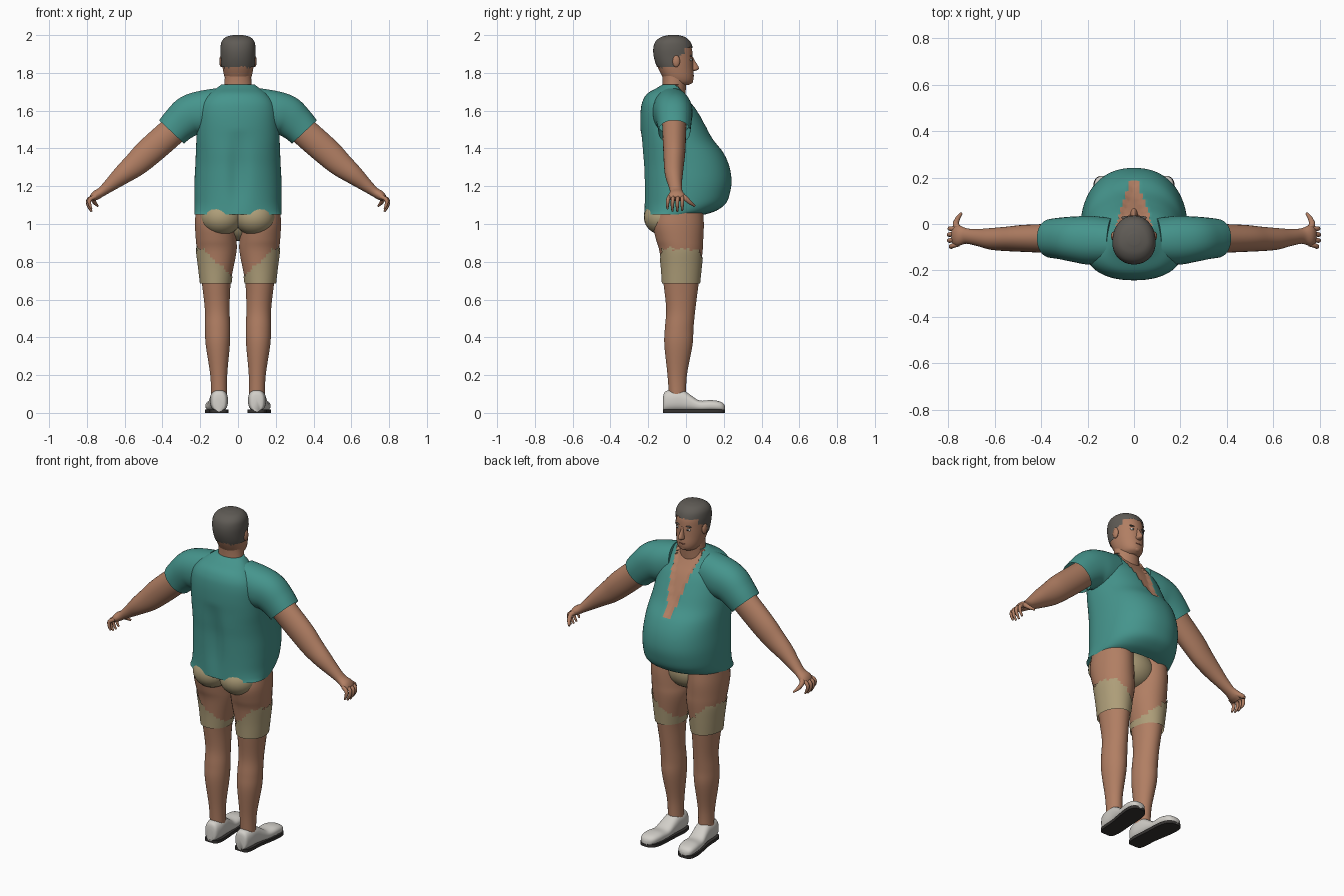
import bpy, bmesh, math, random
from mathutils import Vector

random.seed(4)
if "Cube" in bpy.data.objects:
    bpy.data.objects.remove(bpy.data.objects["Cube"])


def material(name, r, g, b):
    m = bpy.data.materials.new(name)
    m.use_nodes = True
    m.diffuse_color = (r, g, b, 1)
    bsdf = m.node_tree.nodes["Principled BSDF"]
    bsdf.inputs["Base Color"].default_value = (r, g, b, 1)
    bsdf.inputs["Roughness"].default_value = 0.8
    return m


SKIN = material("skin", .44, .21, .125)
TEAL = material("teal cloth", .06, .30, .265)
KHAKI = material("khaki cloth", .42, .34, .19)
HAIR = material("grey hair", .115, .105, .092)
WHITE = material("off white", .64, .62, .58)
DARK = material("dark rubber", .035, .032, .03)
LIP = material("lip brown", .25, .09, .06)


def smooth_path(sections, steps):
    """Catmull-Rom through tuples of numbers."""
    s = [sections[0]] + list(sections) + [sections[-1]]
    out = []
    for i in range(1, len(s) - 2):
        for k in range(steps):
            t = k / steps
            out.append([b + .5 * t * (c - a + t * (2 * a - 5 * b + 4 * c - d + t * (3 * (b - c) + d - a)))
                        for a, b, c, d in zip(*s[i - 1:i + 3])])
    return out + [list(sections[-1])]


def finish(name, bm, mats, mirror):
    bmesh.ops.recalc_face_normals(bm, faces=bm.faces[:])
    me = bpy.data.meshes.new(name)
    bm.to_mesh(me)
    bm.free()
    ob = bpy.data.objects.new(name, me)
    bpy.context.collection.objects.link(ob)
    for m in mats:
        me.materials.append(m)
    if mirror:
        ob.modifiers.new("mirror", 'MIRROR').use_mirror_merge = False
    bpy.ops.object.select_all(action='DESELECT')
    ob.select_set(True)
    bpy.context.view_layer.objects.active = ob
    bpy.ops.object.shade_smooth_by_angle(angle=math.radians(50))
    return ob


def loft(name, rings, mats, segs=32, power=2.0, mirror=False, caps=(True, True), edit=None):
    """Skin rings of (centre, side, front radius vector, back radius vector)."""
    bm = bmesh.new()
    rows = []
    for c, u, vf, vb in rings:
        row = []
        for i in range(segs):
            a = 2 * math.pi * (i + .5) / segs
            x, y = (math.copysign(abs(q) ** (2 / power), q) for q in (math.cos(a), math.sin(a)))
            row.append(bm.verts.new(c + u * x + (vf * y if y > 0 else vb * -y)))
        rows.append(row)
    for r, s in zip(rows, rows[1:]):
        for i in range(segs):
            j = (i + 1) % segs
            bm.faces.new((r[i], r[j], s[j], s[i]))
    for use, row in zip(caps, (rows[0], rows[-1])):
        if use:
            bm.faces.new(row)
    if edit:
        edit(bm)
    return finish(name, bm, mats, mirror)


def column(name, sections, mats, mid=.45, steps=5, **kw):
    """Upright loft from (z, centre x, half width, back y, front y)."""
    rings = []
    for z, cx, w, yb, yf in smooth_path(sections, steps):
        m = yb + mid * (yf - yb)
        rings.append((Vector((cx, m, z)), Vector((w, 0, 0)), Vector((0, yf - m, 0)), Vector((0, yb - m, 0))))
    return loft(name, rings, mats, **kw)


def tube(name, sections, mats, steps=5, **kw):
    """Loft along a path from (x, y, z, radius, radius in y)."""
    p = smooth_path(sections, steps)
    rings = []
    for i, (x, y, z, r, ry) in enumerate(p):
        t = Vector(p[min(i + 1, len(p) - 1)][:3]) - Vector(p[max(i - 1, 0)][:3])
        u = t.cross(Vector((0, 1, 0))).normalized()
        v = u.cross(t).normalized()
        rings.append((Vector((x, y, z)), u * r, v * ry, v * -ry))
    return loft(name, rings, mats, mirror=True, **kw)


def ball(name, loc, size, mat, mirror=False):
    bm = bmesh.new()
    bmesh.ops.create_uvsphere(bm, u_segments=24, v_segments=14, radius=1)
    for v in bm.verts:
        v.co = Vector(a * b for a, b in zip(v.co, size)) + Vector(loc)
    return finish(name, bm, [mat], mirror)


def drop(rule):
    """Edit that deletes the faces whose centre meets the rule."""
    def edit(bm):
        faces = [f for f in bm.faces if rule(f.calc_center_median())]
        bmesh.ops.delete(bm, geom=faces, context='FACES')
    return edit


# Shirt body with a sunken open neckline
def open_neck(bm):
    for f in bm.faces:
        c = f.calc_center_median()
        if c.z > 1.395 and c.y > -.06 and abs(c.x) < .014 + .21 * (c.z - 1.395) + random.uniform(0, .005):
            f.material_index = 1
    for v in bm.verts:
        if all(f.material_index for f in v.link_faces):
            v.co.y -= .012
        elif v.co.y < -.1 and v.co.z < 1.5:
            v.co.y += .02 * math.exp(-(v.co.x / .05) ** 2) * math.sin(math.pi * (v.co.z - 1.05) / .45)


column("shirt_body", [
    (1.05, 0, .23, -.222, .10), (1.07, 0, .23, -.223, .16), (1.11, 0, .23, -.224, .212), (1.17, 0, .231, -.225, .234),
    (1.235, 0, .23, -.227, .241), (1.31, 0, .226, -.23, .228), (1.38, 0, .223, -.235, .196), (1.45, 0, .22, -.238, .142),
    (1.53, 0, .214, -.242, .10), (1.6, 0, .205, -.24, .062), (1.65, 0, .185, -.23, .026), (1.69, 0, .15, -.205, .0),
    (1.72, 0, .112, -.155, -.012), (1.738, 0, .088, -.125, -.018)],
    [TEAL, SKIN], mid=.42, segs=112, power=2.25, caps=(False, True), edit=open_neck)

# Sleeves and arms
tube("sleeves", [(.10, -.075, 1.605, .115, .10), (.19, -.07, 1.59, .115, .105), (.255, -.065, 1.572, .11, .098),
                 (.31, -.062, 1.53, .098, .09), (.352, -.062, 1.487, .09, .084)], [TEAL], power=2.2, caps=(True, False))
tube("arms", [(.27, -.062, 1.56, .075, .065), (.38, -.062, 1.462, .076, .062), (.475, -.062, 1.378, .074, .058),
              (.54, -.064, 1.318, .066, .053), (.61, -.064, 1.262, .052, .047), (.67, -.058, 1.212, .037, .037),
              (.72, -.052, 1.172, .026, .033), (.755, -.05, 1.15, .025, .044), (.775, -.05, 1.132, .016, .04)], [SKIN])

# Curled fingers and thumbs
for i, reach in enumerate((.92, 1, .97, .8)):
    y = -.02 - .022 * i
    tube(f"finger_{i + 1}", [(.755, y, 1.146, .012, .011), (.755 + .036 * reach, y - .003 * i, 1.13, .011, .01),
                             (.755 + .038 * reach, y - .004 * i, 1.135 - .037 * reach, .009, .009),
                             (.775, y - .004 * i, 1.14 - .075 * reach, .005, .005)], [SKIN], segs=10, steps=4)
tube("thumbs", [(.735, -.035, 1.155, .016, .016), (.765, -.008, 1.14, .014, .014), (.76, .02, 1.115, .011, .011),
                (.742, .046, 1.095, .005, .006)], [SKIN], segs=10, steps=4)

# Legs
column("legs", [(1.08, .118, .106, -.16, .09), (1.0, .12, .108, -.175, .095), (.92, .116, .108, -.16, .092),
                (.85, .112, .104, -.14, .088), (.69, .115, .077, -.12, .068), (.55, .11, .066, -.105, .05),
                (.45, .108, .067, -.112, .04), (.36, .107, .064, -.115, .035), (.2, .102, .045, -.098, .005),
                (.08, .1, .042, -.09, 0)], [SKIN], mirror=True)

# Shorts: ragged leg cuffs, seat and front
column("shorts_cuffs", [(.9, .113, .110, -.158, .094), (.85, .114, .108, -.145, .092), (.77, .117, .095, -.134, .084),
                        (.685, .118, .084, -.128, .075)], [KHAKI], steps=8, segs=48, mirror=True, caps=(False, False),
       edit=drop(lambda c: c.z > min(.87, .73 + .95 * (c.x - .04)) + random.uniform(-.01, .01)))
ball("shorts_seat", (.088, -.115, 1.035), (.108, .108, .095), KHAKI, True)
ball("shorts_front", (0, -.02, 1.02), (.14, .105, .11), KHAKI)

# Shoes and soles
SHOE = [(-.122, .1, .022, .075), (-.112, .1, .038, .112), (-.07, .1, .047, .122), (-.02, .102, .047, .121),
        (.02, .106, .048, .098), (.07, .112, .051, .066), (.13, .118, .054, .068), (.175, .123, .048, .062),
        (.198, .126, .034, .05), (.207, .127, .014, .034)]
rings = []
for y, cx, w, h in smooth_path(SHOE, 4):
    up = Vector((0, 0, (h - .008) / 2))
    rings.append((Vector((cx, y, .008 + up.z)), Vector((w, 0, 0)), up, -up))
loft("shoes", rings, [WHITE], segs=28, power=2.5, mirror=True)

bm = bmesh.new()
outline = smooth_path(SHOE, 4)
edge = [(cx + w + .003, y) for y, cx, w, h in outline] + [(cx - w - .003, y) for y, cx, w, h in reversed(outline)]
base = bm.faces.new([bm.verts.new((x, y, 0)) for x, y in edge])
top = bmesh.ops.extrude_face_region(bm, geom=[base])
bmesh.ops.translate(bm, verts=[v for v in top["geom"] if isinstance(v, bmesh.types.BMVert)], vec=(0, 0, .018))
finish("soles", bm, [DARK], True)

# Neck, head and hair
column("neck", [(1.66, 0, .082, -.135, -.005), (1.72, 0, .075, -.125, .0), (1.78, 0, .07, -.125, .005),
                (1.83, 0, .07, -.13, .0)], [SKIN])
HEAD = [(1.735, 0, .04, -.085, .012), (1.75, 0, .058, -.105, .034), (1.78, 0, .072, -.125, .041),
        (1.83, 0, .082, -.15, .038), (1.88, 0, .086, -.165, .036), (1.925, 0, .087, -.167, .032),
        (1.96, 0, .08, -.155, .018), (1.983, 0, .058, -.125, -.01), (1.993, 0, .02, -.085, -.045)]
column("head", HEAD, [SKIN], power=2.1)


def bare(c):
    line = 1.83 if c.y < -.065 else 1.865 if c.y < -.03 else 1.9 if c.y < -.005 else 1.932
    return c.z < line + random.uniform(-.004, .004)


column("hair", [(z + .007, cx, w + .006, yb - .006, yf + .004) for z, cx, w, yb, yf in HEAD[2:]], [HAIR],
       steps=8, segs=64, power=2.1, edit=drop(bare))

# Face details
ball("ears", (.087, -.052, 1.862), (.012, .02, .032), SKIN, True)
column("nose", [(1.885, 0, .008, .01, .036), (1.86, 0, .01, .01, .05), (1.83, 0, .015, .01, .068),
                (1.817, 0, .017, .01, .064), (1.81, 0, .01, .01, .045)], [SKIN], segs=16)
ball("eyes", (.034, .026, 1.87), (.014, .007, .007), WHITE, True)
ball("pupils", (.034, .031, 1.87), (.005, .004, .005), DARK, True)
ball("brows", (.035, .027, 1.89), (.02, .007, .004), HAIR, True)
ball("mouth", (0, .035, 1.785), (.024, .008, .005), LIP)
ball("chin", (0, .018, 1.757), (.026, .02, .016), SKIN)
